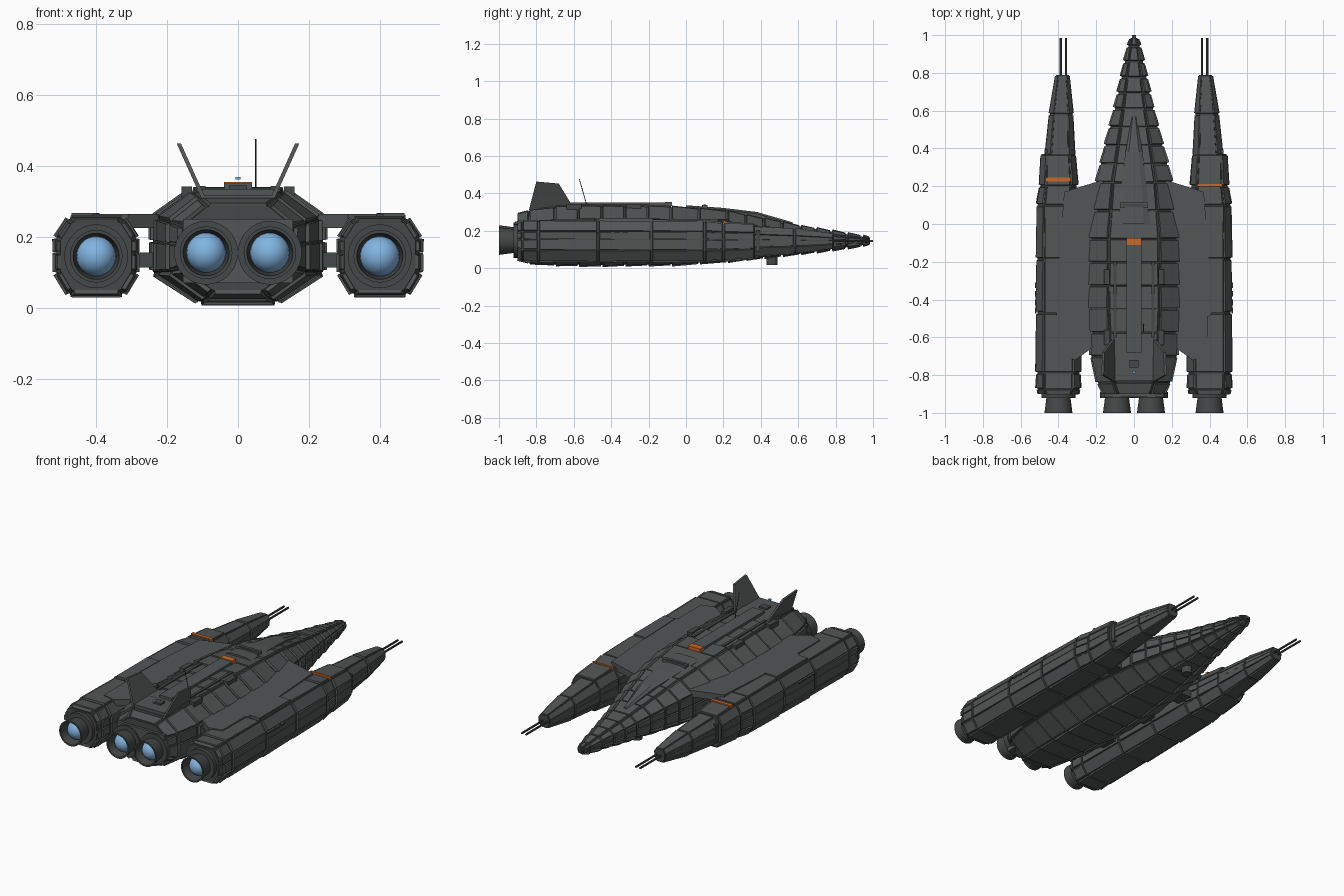
import bpy, bmesh, math, random
from mathutils import Vector, Matrix

random.seed(4)
if "Cube" in bpy.data.objects:
    bpy.data.objects.remove(bpy.data.objects["Cube"], do_unlink=True)


def material(name, colour):
    mat = bpy.data.materials.new(name)
    mat.use_nodes = True
    mat.diffuse_color = (*colour, 1)
    node = next(n for n in mat.node_tree.nodes if n.type == 'BSDF_PRINCIPLED')
    node.inputs["Base Color"].default_value = (*colour, 1)
    node.inputs["Roughness"].default_value = 0.7
    return mat


PLATE = material("plate grey", (0.085, 0.092, 0.092))
FRAME = material("frame grey", (0.06, 0.065, 0.065))
ORANGE = material("marker orange", (0.6, 0.14, 0.02))
BLUE = material("engine blue", (0.22, 0.46, 0.75))


def finish(name, bm, mat, smooth=False):
    bmesh.ops.recalc_face_normals(bm, faces=bm.faces)
    mesh = bpy.data.meshes.new(name)
    bm.to_mesh(mesh)
    bm.free()
    mesh.materials.append(mat)
    ob = bpy.data.objects.new(name, mesh)
    bpy.context.collection.objects.link(ob)
    if smooth:
        bpy.ops.object.select_all(action='DESELECT')
        ob.select_set(True)
        bpy.context.view_layer.objects.active = ob
        bpy.ops.object.shade_smooth_by_angle()
    return ob


def skin(bm, rings):
    """Joins equal rings of points into a closed tube."""
    loops = [[bm.verts.new(p) for p in ring] for ring in rings]
    n = len(loops[0])
    for a, b in zip(loops, loops[1:]):
        for k in range(n):
            bm.faces.new((a[k], a[(k + 1) % n], b[(k + 1) % n], b[k]))
    bm.faces.new(loops[0])
    bm.faces.new(loops[-1])


def solid(name, rings, mat, smooth=False):
    bm = bmesh.new()
    skin(bm, rings)
    return finish(name, bm, mat, smooth)


def box(name, centre, size, mat):
    bm = bmesh.new()
    bmesh.ops.create_cube(bm, size=1, matrix=Matrix.Translation(centre) @ Matrix.Diagonal((*size, 1)))
    return finish(name, bm, mat)


def slab(name, outline, low, high, mat):
    """Flat part with an outline seen from above."""
    return solid(name, [[(x, y, z) for x, y in outline] for z in (low, high)], mat)


def rod(name, start, end, radius, mat, sides=8):
    start, end = Vector(start), Vector(end)
    turn = (end - start).to_track_quat('Z', 'Y')
    circle = [turn @ Vector((radius * math.cos(a), radius * math.sin(a), 0))
              for a in (2 * math.pi * k / sides for k in range(sides))]
    return solid(name, [[p + c for c in circle] for p in (start, end)], mat)


def sections(stations, flat_top, flat_bottom, side):
    """Ten-sided rings; a station is (y, centre x, half width, bottom, top, cuts to next)."""
    cuts = []
    for a, b in zip(stations, stations[1:]):
        cuts += [[u + (v - u) * i / a[5] for u, v in zip(a, b)] for i in range(a[5])]
    cuts.append(stations[-1])
    rings = []
    for y, cx, w, low, high, _ in cuts:
        h = high - low
        half = [(flat_bottom * w, low), (w, low + side[0] * h), (w, low + 0.55 * h),
                (w, low + side[1] * h), (flat_top * w, high)]
        rings.append([Vector((cx + x, y, z)) for x, z in half]
                     + [Vector((cx - x, y, z)) for x, z in reversed(half)])
    return rings


def armour(name, rings, lift, gap):
    """Raised plates with sloping rims on every facet of a ringed body."""
    bm = bmesh.new()
    n = len(rings[0])
    for a, b in zip(rings, rings[1:]):
        axis = sum(a + b, Vector()) / (2 * n)
        for k in range(n):
            j = (k + 1) % n
            quad = [a[k], a[j], b[j], b[k]]
            mid = sum(quad, Vector()) / 4
            normal = (quad[2] - quad[0]).cross(quad[3] - quad[1]).normalized()
            if normal.dot(mid - axis) < 0:
                normal = -normal
            rise = lift * random.uniform(0.8, 1.15)

            def shrink(p, g):
                return p + (mid - p) * min(0.3, g / (mid - p).length)
            heights = (rise, rise, rise * 0.6, rise * 0.6)
            skin(bm, [[shrink(p, gap) - normal * 0.003 for p in quad],
                      [shrink(p, gap * 1.8) + normal * h for p, h in zip(quad, heights)]])
    return finish(name, bm, PLATE)


def body(name, rings, lift=0.012, gap=0.005):
    solid(name + "_core", rings, FRAME)
    armour(name + "_armour", rings, lift, gap)


def engine(name, x, z):
    """Flared bell with a flange and a glowing dome."""
    profile = [(0.09, -0.89), (0.09, -0.922), (0.064, -0.922), (0.074, -1.0), (0.065, -1.0), (0.056, -0.93)]
    angles = [2 * math.pi * k / 32 for k in range(32)]
    solid(name + "_bell", [[(x + r * math.cos(a), y, z + r * math.sin(a)) for a in angles]
                           for r, y in profile], FRAME, True)
    bm = bmesh.new()
    bmesh.ops.create_uvsphere(bm, u_segments=24, v_segments=16, radius=0.056,
                              matrix=Matrix.Translation((x, -0.932, z)))
    finish(name + "_glow", bm, BLUE, True)


# Main hull, tapering to the nose
hull = sections([(-0.9, 0, 0.155, 0.05, 0.285, 1), (-0.84, 0, 0.19, 0.03, 0.305, 1),
                 (-0.7, 0, 0.225, 0.02, 0.322, 2), (-0.45, 0, 0.24, 0.018, 0.328, 3),
                 (-0.08, 0, 0.238, 0.022, 0.325, 2), (0.22, 0, 0.2, 0.038, 0.3, 4),
                 (0.61, 0, 0.1, 0.08, 0.222, 4), (0.94, 0, 0.03, 0.122, 0.168, 1),
                 (0.985, 0, 0.018, 0.13, 0.16, 1)], 0.56, 0.46, (0.27, 0.76))
body("hull", hull)
box("stern_block", (0, -0.88, 0.16), (0.31, 0.07, 0.18), PLATE)
box("nose_probe", (0, 0.98, 0.145), (0.02, 0.04, 0.012), FRAME)

# Dorsal wedge, spine and top fittings
solid("dorsal_wedge", [[(-w, y, 0.2), (w, y, 0.2), (w, y, z - 0.01), (w * 0.6, y, z),
                        (-w * 0.6, y, z), (-w, y, z - 0.01)]
                       for y, w, z in ((0.57, 0.012, 0.245), (0.38, 0.045, 0.3),
                                       (0.2, 0.068, 0.322), (0.0, 0.085, 0.336))], PLATE)
box("spine", (0, -0.38, 0.335), (0.08, 0.6, 0.03), PLATE)
box("spine_marker", (0, -0.093, 0.343), (0.08, 0.036, 0.022), ORANGE)
box("vent_frame", (0, 0.1, 0.325), (0.15, 0.03, 0.026), PLATE)
box("vent_slot", (0, 0.1, 0.337), (0.12, 0.014, 0.006), FRAME)
box("tail_deck", (0, -0.75, 0.32), (0.2, 0.16, 0.03), PLATE)
box("tail_hatch", (0, -0.74, 0.338), (0.05, 0.04, 0.012), FRAME)
box("beacon", (0, -0.785, 0.365), (0.014, 0.014, 0.008), BLUE)
rod("antenna", (0.05, -0.53, 0.335), (0.05, -0.57, 0.475), 0.002, FRAME)
rod("belly_turret", (0, 0.46, 0.08), (0, 0.46, 0.018), 0.03, FRAME, 12)

for s, label in ((1, "left"), (-1, "right")):
    # Nacelle with its slender forward arm
    nacelle = sections([(-0.9, s * 0.4, 0.1, 0.05, 0.24, 1), (-0.875, s * 0.4, 0.112, 0.04, 0.25, 1),
                        (-0.79, s * 0.4, 0.112, 0.04, 0.25, 1), (-0.47, s * 0.4, 0.112, 0.04, 0.25, 2),
                        (0.1, s * 0.4, 0.11, 0.04, 0.248, 1), (0.2, s * 0.4, 0.096, 0.045, 0.24, 1),
                        (0.37, s * 0.402, 0.088, 0.055, 0.232, 1)], 0.68, 0.68, (0.28, 0.74))
    body(label + "_nacelle", nacelle, 0.01)
    arm = sections([(0.36, s * 0.392, 0.074, 0.068, 0.22, 1), (0.58, s * 0.386, 0.06, 0.082, 0.206, 1),
                    (0.79, s * 0.379, 0.034, 0.11, 0.18, 1)], 0.6, 0.6, (0.3, 0.72))
    body(label + "_arm", arm, 0.008, 0.004)
    box(label + "_arm_collar", (s * 0.4, 0.385, 0.145), (0.15, 0.02, 0.11), FRAME)
    for x in (0.36, 0.388):
        rod(label + "_prong", (s * x, 0.76, 0.145), (s * x, 0.985, 0.145), 0.006, FRAME)
    box(label + "_stripe", (s * 0.4, 0.22 - s * 0.015, 0.244), (0.135, 0.016 - s * 0.004, 0.02), ORANGE)
    for i in range(4):
        box(label + "_side_vent", (s * 0.521, -0.46 + i * 0.045, 0.19), (0.008, 0.03, 0.008), FRAME)

    # Wing bridging hull and nacelle, with its struts
    slab(label + "_wing", [(s * x, y) for x, y in
                           ((0.16, 0.235), (0.37, 0.17), (0.39, -0.1), (0.41, -0.48),
                            (0.39, -0.49), (0.39, -0.7), (0.31, -0.72), (0.2, -0.64))],
         0.225, 0.264, PLATE)
    slab(label + "_wing_panel", [(s * x, y) for x, y in
                                 ((0.39, -0.18), (0.47, -0.18), (0.47, -0.47), (0.4, -0.47))],
         0.25, 0.267, PLATE)
    for y in (-0.55, -0.2, 0.1):
        box(label + "_strut", (s * 0.27, y, 0.135), (0.11, 0.1, 0.042), FRAME)

    # Tilted tail fin
    fin = [(-0.84, 0.31), (-0.8, 0.463), (-0.68, 0.452), (-0.6, 0.32)]
    solid(label + "_tail_fin", [[(s * (0.098 + 0.45 * (z - 0.31) + t), y, z) for y, z in fin]
                                for t in (-0.006, 0.006)], PLATE)

    # Deck rails and small boxes
    box(label + "_deck_rail", (s * 0.1, -0.4, 0.336), (0.016, 0.4, 0.014), FRAME)
    for y in (-0.6, -0.28):
        box(label + "_deck_box", (s * 0.145, y, 0.327), (0.03, 0.08, 0.03), FRAME)

    engine(label + "_main_engine", s * 0.09, 0.155)
    engine(label + "_nacelle_engine", s * 0.4, 0.145)
